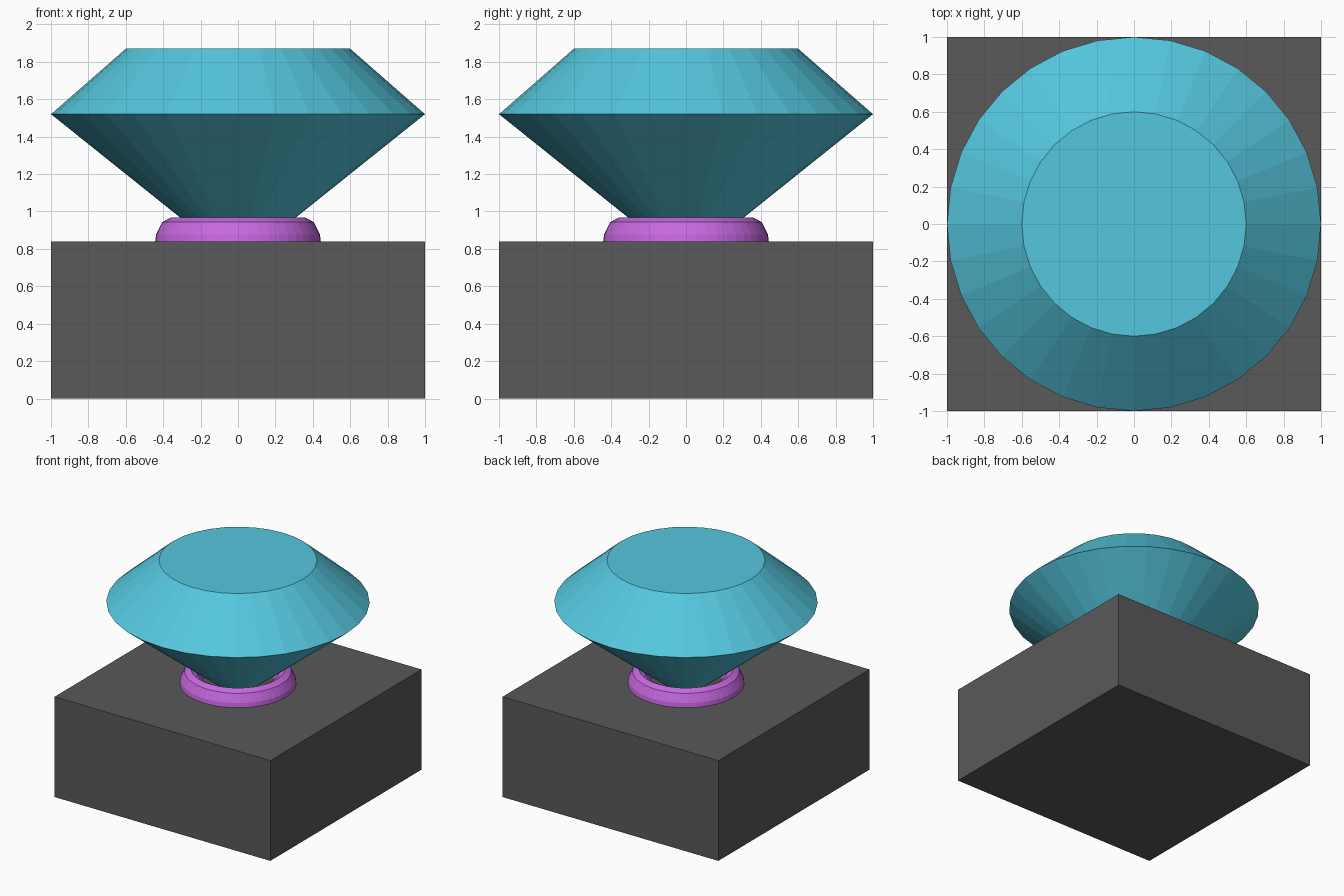
import bpy, bmesh
from math import cos, sin, pi

if "Cube" in bpy.data.objects:
    bpy.data.objects.remove(bpy.data.objects["Cube"])


def colour(obj, rgb):
    mat = bpy.data.materials.new(obj.name + "_colour")
    mat.diffuse_color = (*rgb, 1)
    mat.use_nodes = True
    mat.node_tree.nodes["Principled BSDF"].inputs["Base Color"].default_value = mat.diffuse_color
    obj.data.materials.append(mat)


# Square base block
bpy.ops.mesh.primitive_cube_add(size=2, location=(0, 0, 0.42), scale=(1, 1, 0.42))
base = bpy.context.object
base.name = "base_block"
colour(base, (0.1, 0.1, 0.1))

# Stretched ring that seats the gem, half sunk in the base
bpy.ops.mesh.primitive_torus_add(major_radius=1, minor_radius=0.25,
                                 major_segments=48, minor_segments=12,
                                 location=(0, 0, 0.786))
ring = bpy.context.object
ring.name = "setting_ring"
ring.scale = (0.36, 0.36, 0.725)
colour(ring, (0.57, 0.14, 0.75))

# Faceted gem: flat table, crown, and pavilion down to a point
SIDES = 32
bm = bmesh.new()


def loop(radius, z):
    return [bm.verts.new((radius * cos(2 * pi * i / SIDES),
                          radius * sin(2 * pi * i / SIDES), z))
            for i in range(SIDES)]


table = loop(0.6, 1.87)
girdle = loop(1.0, 1.52)
tip = bm.verts.new((0, 0, 0.72))
bm.faces.new(table)
for i in range(SIDES):
    j = (i + 1) % SIDES
    bm.faces.new((girdle[i], girdle[j], table[j], table[i]))
    bm.faces.new((tip, girdle[j], girdle[i]))
bmesh.ops.recalc_face_normals(bm, faces=bm.faces)
mesh = bpy.data.meshes.new("gem")
bm.to_mesh(mesh)
bm.free()
gem = bpy.data.objects.new("gem", mesh)
bpy.context.collection.objects.link(gem)
colour(gem, (0.09, 0.57, 0.73))
